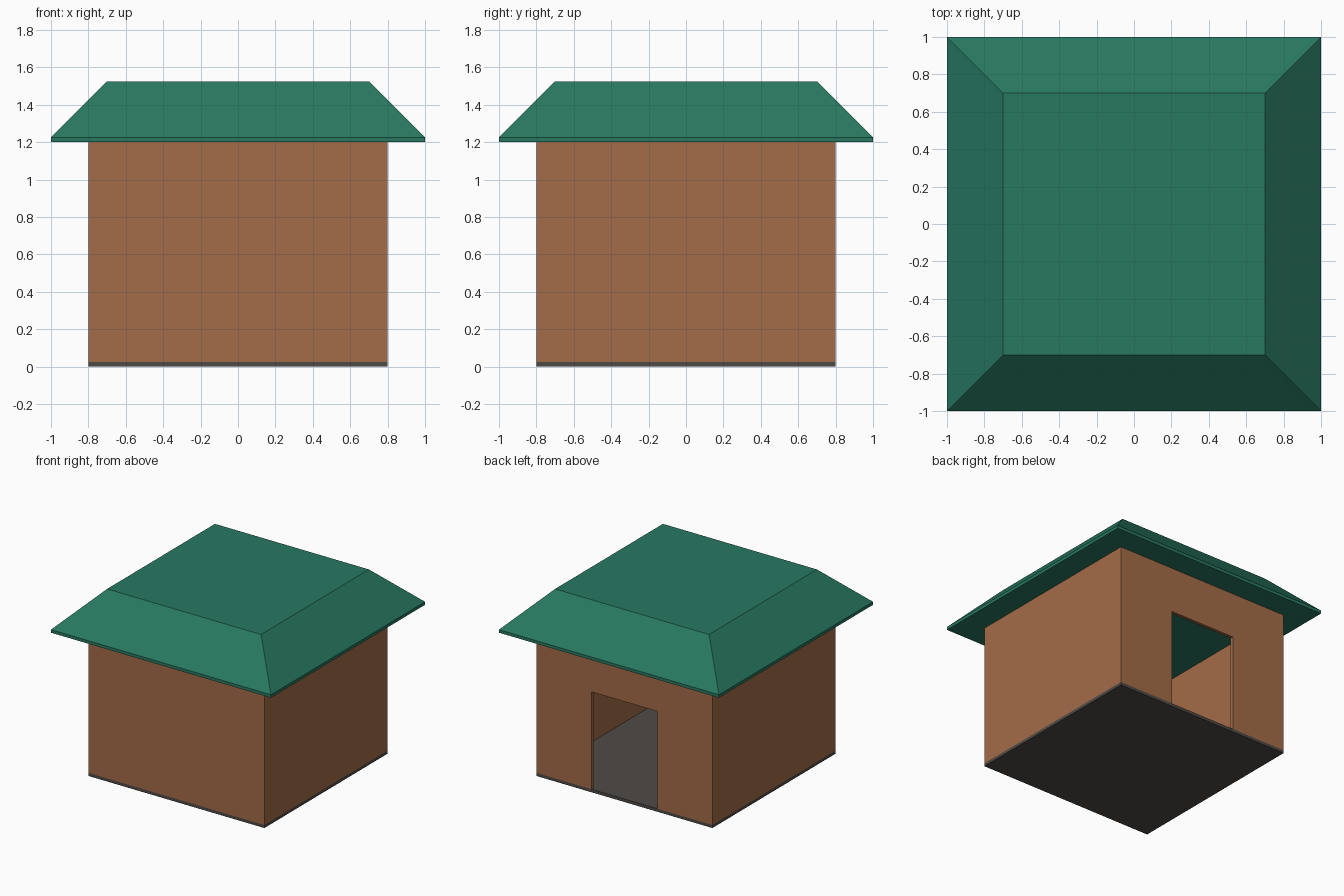
import bpy, bmesh

if "Cube" in bpy.data.objects:
    bpy.data.objects.remove(bpy.data.objects["Cube"])

def srgb(r, g, b):
    f = lambda c: c / 12.92 if c <= 0.04045 else ((c + 0.055) / 1.055) ** 2.4
    return (f(r / 255), f(g / 255), f(b / 255), 1.0)

def material(name, rgb):
    m = bpy.data.materials.new(name)
    m.diffuse_color = srgb(*rgb)
    m.use_nodes = True
    m.node_tree.nodes["Principled BSDF"].inputs["Base Color"].default_value = m.diffuse_color
    return m

green = material("roof green", (40, 121, 97))
brown = material("wall brown", (164, 107, 72))
grey = material("floor grey", (79, 74, 70))

T = 0.025            # sheet thickness of walls and floor
HALF = 0.8           # half width of the house
WALL_TOP = 1.2
DOOR_HALF, DOOR_TOP = 0.3, 0.825

def finish(name, bm, mat):
    bmesh.ops.recalc_face_normals(bm, faces=bm.faces)
    me = bpy.data.meshes.new(name)
    bm.to_mesh(me)
    bm.free()
    me.materials.append(mat)
    ob = bpy.data.objects.new(name, me)
    bpy.context.collection.objects.link(ob)
    return ob

def prism(name, profile, offset, mat):
    """Extrude a closed 3D outline by an offset vector."""
    bm = bmesh.new()
    face = bm.faces.new([bm.verts.new(p) for p in profile])
    ext = bmesh.ops.extrude_face_region(bm, geom=[face])["geom"]
    bmesh.ops.translate(bm, vec=offset,
                        verts=[v for v in ext if isinstance(v, bmesh.types.BMVert)])
    return finish(name, bm, mat)

def square(r, z):
    return [(-r, -r, z), (r, -r, z), (r, r, z), (-r, r, z)]

# Floor slab
prism("floor", square(HALF, 0), (0, 0, T), grey)

# Front wall, full width
inner = HALF - T
prism("front_wall", [(-HALF, -HALF, T), (HALF, -HALF, T),
                     (HALF, -HALF, WALL_TOP), (-HALF, -HALF, WALL_TOP)], (0, T, 0), brown)

# Back wall with the doorway left out of its outline
outline = [(-HALF, T), (-DOOR_HALF, T), (-DOOR_HALF, DOOR_TOP), (DOOR_HALF, DOOR_TOP),
           (DOOR_HALF, T), (HALF, T), (HALF, WALL_TOP), (-HALF, WALL_TOP)]
prism("back_wall", [(x, HALF, z) for x, z in outline], (0, -T, 0), brown)

# Side walls fitted between front and back
for side, name in ((-1, "left_wall"), (1, "right_wall")):
    x = side * HALF
    prism(name, [(x, -inner, T), (x, inner, T), (x, inner, WALL_TOP), (x, -inner, WALL_TOP)],
          (-side * T, 0, 0), brown)

# Roof: flat eaves plate rising to a sloped, flat-topped cap
bm = bmesh.new()
rings = [[bm.verts.new(p) for p in square(r, z)]
         for r, z in ((1.0, WALL_TOP), (1.0, WALL_TOP + T), (0.7, WALL_TOP + T + 0.3))]
for a, b in zip(rings, rings[1:]):
    for i in range(4):
        j = (i + 1) % 4
        bm.faces.new((a[i], a[j], b[j], b[i]))
bm.faces.new(rings[0])
bm.faces.new(rings[-1])
finish("roof", bm, green)
